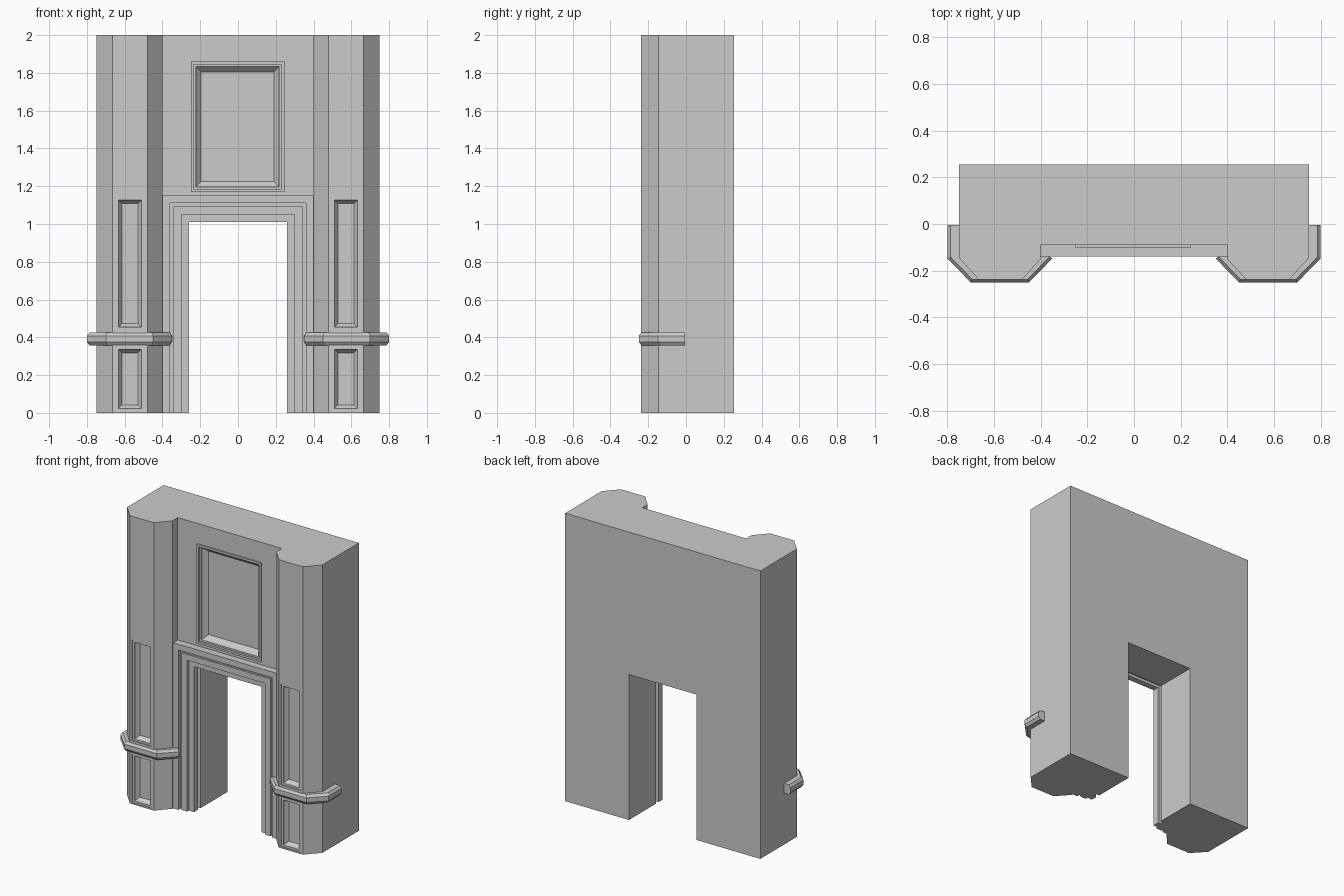
import bpy, bmesh

if "Cube" in bpy.data.objects:
    bpy.data.objects.remove(bpy.data.objects["Cube"])

BACK, WALL, PIL = 0.255, -0.09, -0.238


def loft(name, loops):
    """Closed solid through a list of matching vertex loops."""
    bm = bmesh.new()
    rows = [[bm.verts.new(p) for p in loop] for loop in loops]
    n = len(rows[0])
    for a, b in zip(rows, rows[1:]):
        for i in range(n):
            j = (i + 1) % n
            bm.faces.new((a[i], a[j], b[j], b[i]))
    bm.faces.new(rows[0])
    bm.faces.new(rows[-1])
    bmesh.ops.recalc_face_normals(bm, faces=bm.faces)
    mesh = bpy.data.meshes.new(name)
    bm.to_mesh(mesh)
    bm.free()
    obj = bpy.data.objects.new(name, mesh)
    bpy.context.collection.objects.link(obj)
    return obj


def rect(x0, x1, z0, z1, inset, y):
    x0, x1, z0, z1 = x0 + inset, x1 - inset, z0 + inset, z1 - inset
    return [(x0, y, z0), (x1, y, z0), (x1, y, z1), (x0, y, z1)]


def recess(targets, box, steps):
    """Cut a stepped, bevelled panel; steps are (inset, y) pairs."""
    cutter = loft("panel_cutter", [rect(*box, i, y) for i, y in steps])
    for obj in targets:
        mod = obj.modifiers.new("panel", 'BOOLEAN')
        mod.operation = 'DIFFERENCE'
        mod.solver = 'EXACT'
        mod.object = cutter
        bpy.context.view_layer.objects.active = obj
        bpy.ops.object.modifier_apply(modifier=mod.name)
    bpy.data.objects.remove(cutter)


# Main wall with the doorway, slightly wider behind the door frame
def wall_loop(w, y):
    h = w + 0.75
    pts = [(-0.75, 0), (-w, 0), (-w, h), (w, h), (w, 0), (0.75, 0), (0.75, 2), (-0.75, 2)]
    return [(x, y, z) for x, z in pts]


wall = loft("wall", [wall_loop(w, y) for w, y in
                     [(0.28, WALL), (0.28, -0.04), (0.26, -0.04), (0.26, BACK)]])

# Raised surround and recessed panel above the door
box = (-0.25, 0.245, 1.17, 1.86)
surround = loft("panel_surround", [rect(*box, 0, WALL), rect(*box, 0, -0.10)])
recess([wall, surround], box, [(0.015, -0.2), (0.015, -0.085), (0.027, -0.085),
                               (0.03, -0.072), (0.055, -0.045)])

# Stepped door frame swept around the opening
profile = [(0.40, WALL), (0.40, -0.14), (0.36, -0.14), (0.36, -0.118), (0.342, -0.118),
           (0.342, -0.13), (0.30, -0.13), (0.30, -0.112), (0.26, -0.112),
           (0.26, -0.07), (0.285, -0.07), (0.285, WALL)]
loft("door_frame", [[(s * w, y, (w + 0.75) * top) for w, y in profile]
                    for s, top in [(-1, 0), (-1, 1), (1, 1), (1, 0)]])

for s, side in [(-1, "left"), (1, "right")]:
    # Chamfered pilaster
    plan = [(0.75, WALL), (0.75, -0.145), (0.665, PIL), (0.48, PIL), (0.40, -0.15), (0.40, WALL)]
    pilaster = loft(side + "_pilaster", [[(s * x, y, z) for x, y in plan] for z in (0, 2)])

    # Two recessed panels on its face
    x = 0.572 * s
    for z0, z1 in [(0.01, 0.35), (0.44, 1.14)]:
        recess([pilaster], (x - 0.075, x + 0.075, z0, z1),
               [(0, -0.3), (0, PIL + 0.006), (0.014, PIL + 0.006),
                (0.017, PIL + 0.02), (0.032, PIL + 0.04)])

    # Moulded band wrapped around the pilaster
    loops = []
    for z, d in [(0.358, 0.013), (0.376, 0.0), (0.408, 0.0), (0.425, 0.013)]:
        loops.append([(s * px, py, z) for px, py in
                      [(0.80 - d, -0.005), (0.80 - d, -0.147 + d / 2),
                       (0.70 - d / 2, -0.25 + d), (0.45 + d / 2, -0.25 + d),
                       (0.35 + d, -0.148 + d / 2), (0.37, -0.135),
                       (0.42, -0.12), (0.74, -0.005)]])
    loft(side + "_band", loops)
